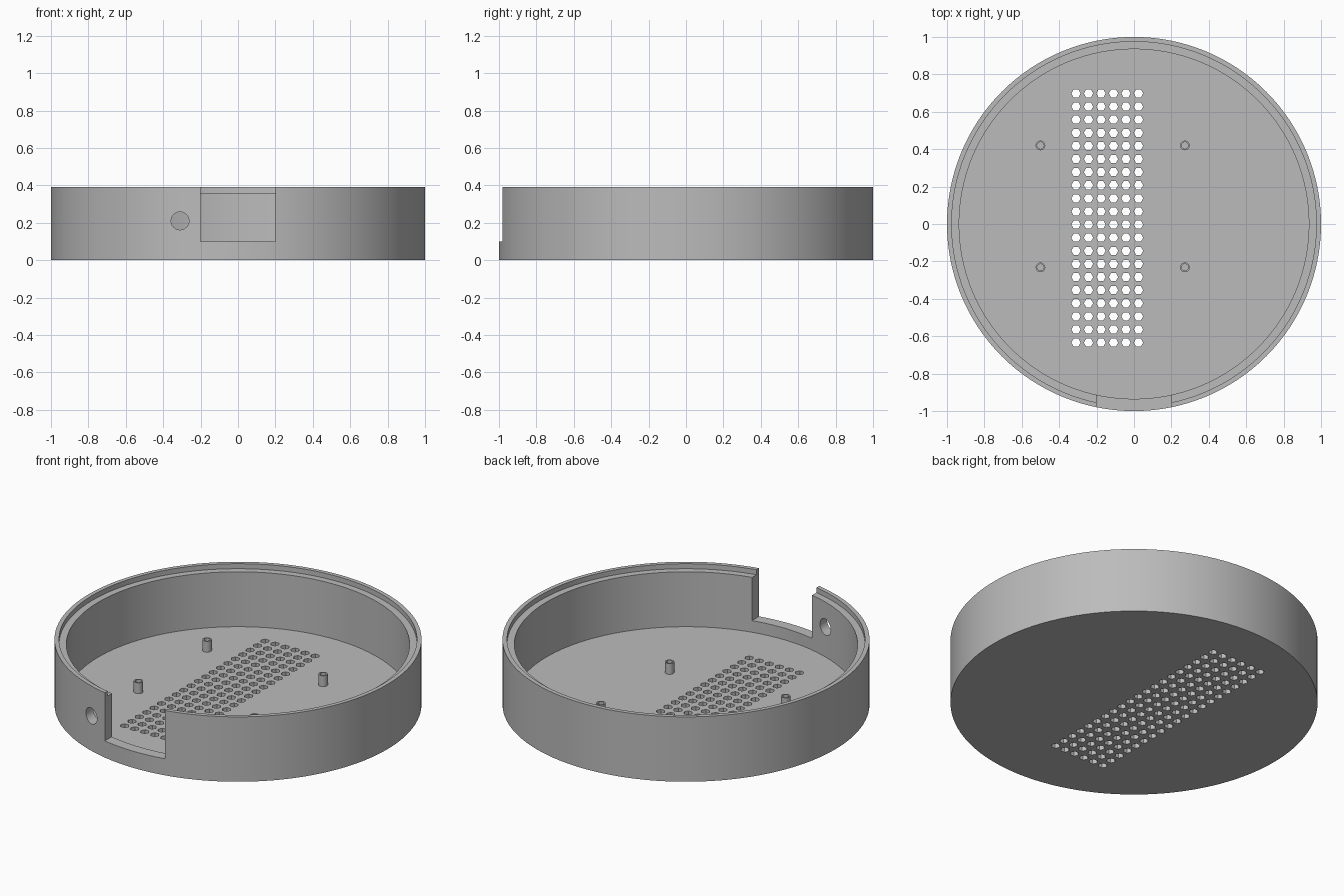
import bpy, bmesh, math
from mathutils import Matrix, Vector

if "Cube" in bpy.data.objects:
    bpy.data.objects.remove(bpy.data.objects["Cube"], do_unlink=True)

grey = bpy.data.materials.new("plain grey")
grey.use_nodes = True
colour = (0.5, 0.5, 0.5, 1)
grey.diffuse_color = colour
grey.node_tree.nodes["Principled BSDF"].inputs["Base Color"].default_value = colour

FLOOR, RIM = 0.03, 0.39


def finish(name, bm):
    bmesh.ops.recalc_face_normals(bm, faces=bm.faces)
    mesh = bpy.data.meshes.new(name)
    bm.to_mesh(mesh)
    bm.free()
    mesh.materials.append(grey)
    ob = bpy.data.objects.new(name, mesh)
    bpy.context.collection.objects.link(ob)
    return ob


def lathe(name, profile, sides, closed=False):
    """Turn (radius, height) points about z; an open profile gets flat end caps."""
    bm = bmesh.new()
    rings = []
    for r, z in profile:
        rings.append([bm.verts.new((r * math.cos(a), r * math.sin(a), z))
                      for a in (math.tau * i / sides for i in range(sides))])
    pairs = list(zip(rings, rings[1:]))
    if closed:
        pairs.append((rings[-1], rings[0]))
    else:
        bm.faces.new(rings[0])
        bm.faces.new(rings[-1])
    for low, high in pairs:
        for i in range(sides):
            j = (i + 1) % sides
            bm.faces.new((low[i], low[j], high[j], high[i]))
    return finish(name, bm)


def add_cylinder(bm, matrix, radius, depth, sides):
    bmesh.ops.create_cone(bm, cap_ends=True, segments=sides, radius1=radius,
                          radius2=radius, depth=depth, matrix=matrix)


def cut(target, cutter):
    """Subtract the cutter for good and remove it."""
    cutter.hide_render = True
    mod = target.modifiers.new("cut", "BOOLEAN")
    mod.operation = "DIFFERENCE"
    mod.solver = "EXACT"
    mod.object = cutter
    graph = bpy.context.evaluated_depsgraph_get()
    mesh = bpy.data.meshes.new_from_object(target.evaluated_get(graph))
    target.modifiers.clear()
    target.data = mesh
    bpy.data.objects.remove(cutter, do_unlink=True)


def smooth(ob):
    bpy.ops.object.select_all(action="DESELECT")
    ob.select_set(True)
    bpy.context.view_layer.objects.active = ob
    bpy.ops.object.shade_smooth_by_angle(angle=math.radians(30))


# Round tray with a stepped rim
tray = lathe("round_tray", [(1, 0), (1, RIM), (0.975, RIM), (0.975, 0.36),
                            (0.935, 0.36), (0.935, FLOOR)], 128)

# Front notch
bm = bmesh.new()
bmesh.ops.create_cube(bm, size=1, matrix=Matrix.Translation((0, -0.95, 0.35))
                      @ Matrix.Diagonal((0.4, 0.3, 0.5, 1)))
cut(tray, finish("notch_cutter", bm))

# Round cable hole beside the notch
bm = bmesh.new()
add_cylinder(bm, Matrix.Translation((-0.31, -0.93, 0.21))
             @ Matrix.Rotation(math.pi / 2, 4, "X"), 0.048, 0.3, 24)
cut(tray, finish("cable_hole_cutter", bm))

# Grid of six-sided vent holes through the floor
bm = bmesh.new()
for col in range(6):
    for row in range(20):
        spot = Vector((-0.31 + 0.0668 * col, -0.634 + 0.0701 * row, FLOOR / 2))
        add_cylinder(bm, Matrix.Translation(spot) @ Matrix.Rotation(math.pi / 2, 4, "Z"),
                     0.025, 0.1, 6)
cut(tray, finish("vent_cutter", bm))
smooth(tray)

# Four hollow mounting posts
for side, x in (("right", -0.5), ("left", 0.272)):
    for end, y in (("front", -0.232), ("back", 0.42)):
        post = lathe(f"{end}_{side}_post", [(0.026, FLOOR - 0.005), (0.026, 0.095),
                     (0.018, 0.095), (0.018, FLOOR - 0.005)], 20, closed=True)
        post.location = (x, y, 0)
        smooth(post)
